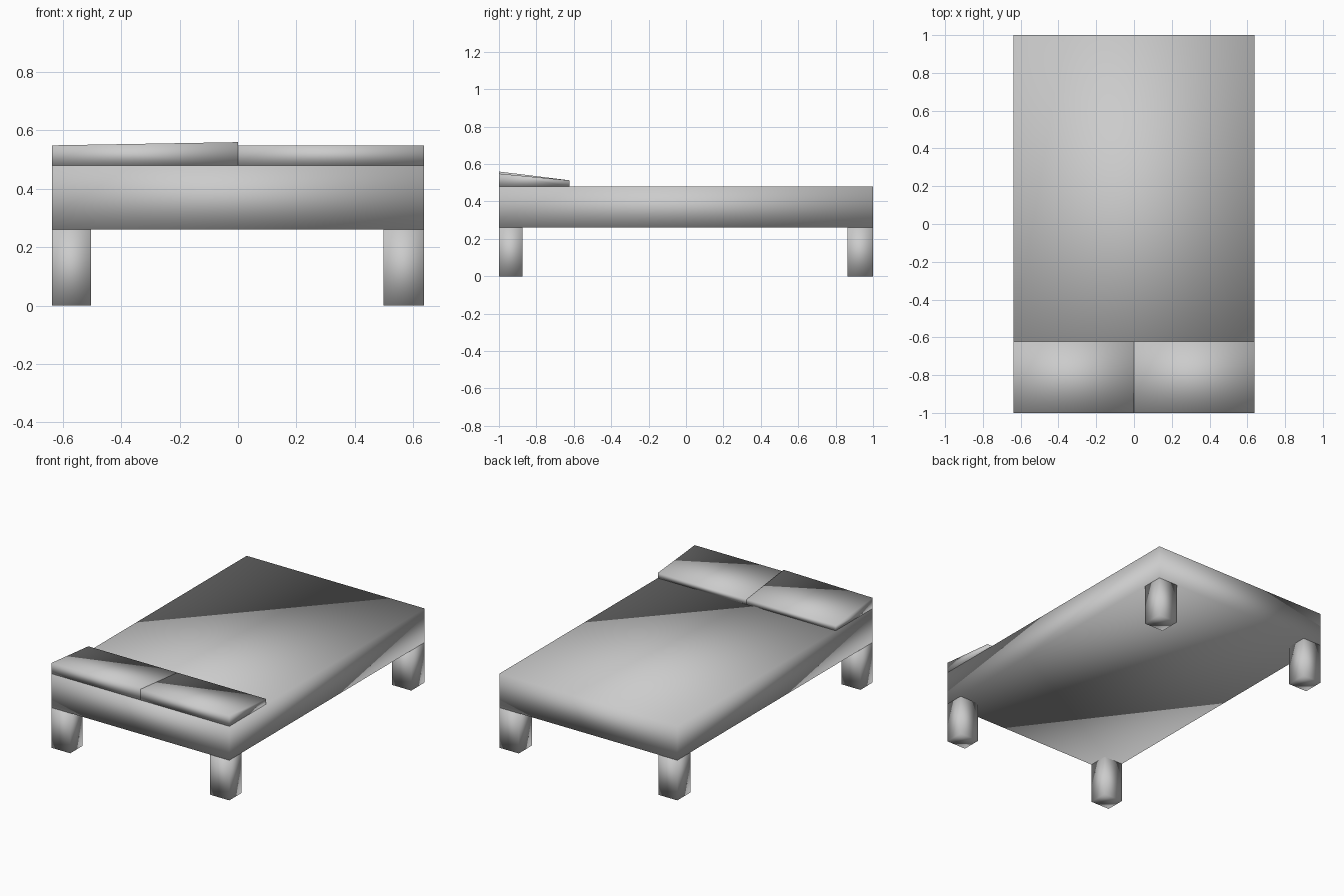
import bpy, bmesh

if "Cube" in bpy.data.objects:
    bpy.data.objects.remove(bpy.data.objects["Cube"])

W, L = 0.638, 1.0      # half width, half length
BASE, TOP = 0.26, 0.48  # underside and top of the mattress


def block(name, x0, x1, y0, y1, z0, z1, top_z=None):
    """Smooth-shaded box; top_z(x, y) optionally slopes the top."""
    bm = bmesh.new()
    bmesh.ops.create_cube(bm, size=1)
    for v in bm.verts:
        upper = v.co.z > 0
        v.co.x = x1 if v.co.x > 0 else x0
        v.co.y = y1 if v.co.y > 0 else y0
        v.co.z = z1 if upper else z0
        if upper and top_z:
            v.co.z = top_z(v.co.x, v.co.y)
    for f in bm.faces:
        f.smooth = True
    me = bpy.data.meshes.new(name)
    bm.to_mesh(me)
    bm.free()
    ob = bpy.data.objects.new(name, me)
    bpy.context.collection.objects.link(ob)
    return ob


# mattress
block("mattress", -W, W, -L, L, BASE, TOP)

# legs, flush with the mattress corners
for side, x0, x1 in (("left", -W, -0.503), ("right", 0.499, W)):
    block("front_leg_" + side, x0, x1, -L, -0.875, 0, BASE)
    block("back_leg_" + side, x0, x1, 0.863, L, 0, BASE)

# wedge pillows, each rising slightly towards its right front corner
for side, x0, x1 in (("left", -W, 0), ("right", 0, W)):
    def slope(x, y, x1=x1):
        if y > -0.8:
            return 0.513
        return 0.56 if x == x1 else 0.549
    block("pillow_" + side, x0, x1, -L, -0.622, TOP, 0.55, slope)
